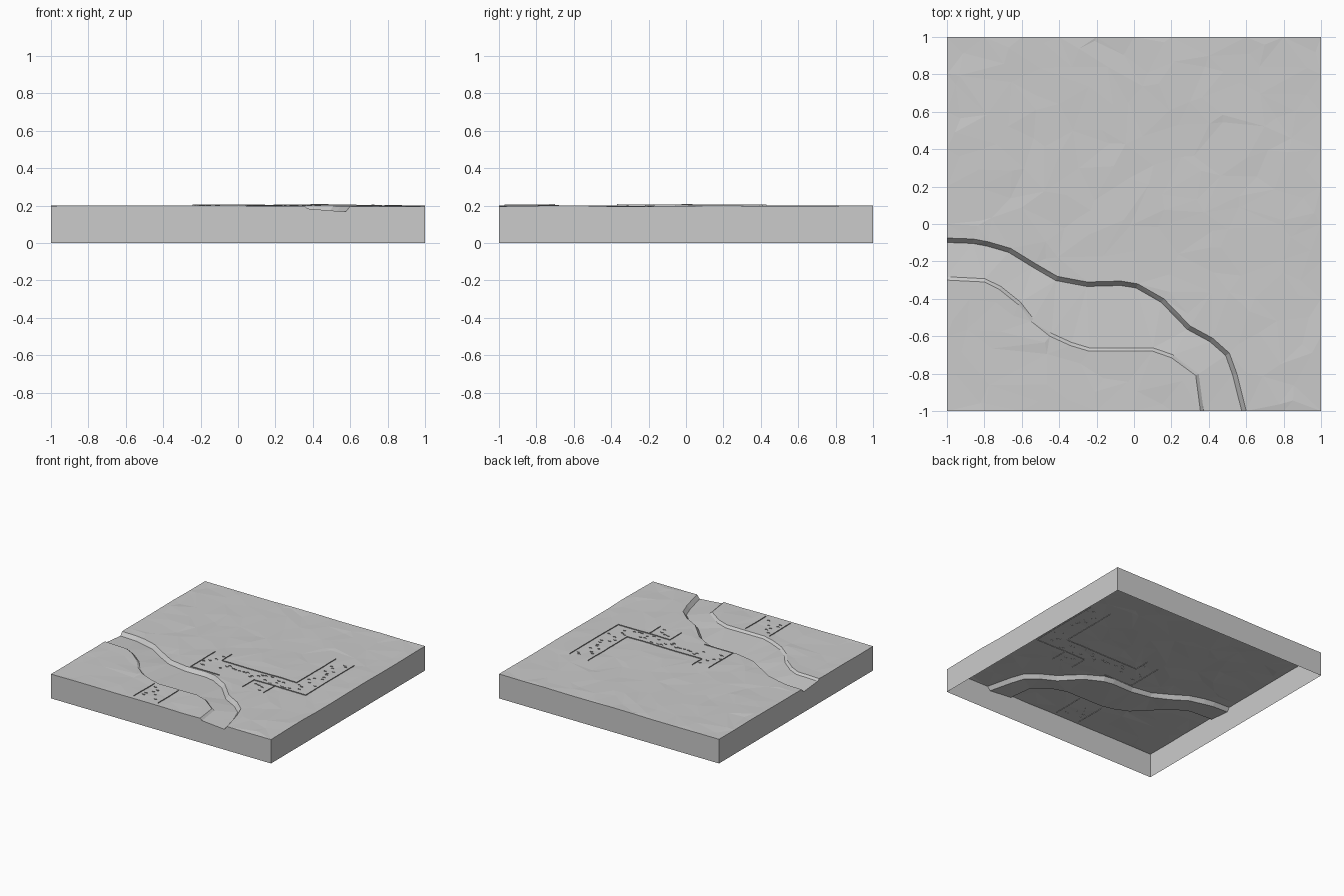
import bpy, bmesh, random
from mathutils import Vector, noise, geometry
from mathutils.bvhtree import BVHTree

random.seed(4)
if "Cube" in bpy.data.objects:
    bpy.data.objects.remove(bpy.data.objects["Cube"])

TOP = 0.199


def make_material(name, value):
    mat = bpy.data.materials.new(name)
    mat.use_nodes = True
    color = (value, value, value, 1)
    mat.diffuse_color = color
    mat.node_tree.nodes["Principled BSDF"].inputs["Base Color"].default_value = color
    return mat


stone = make_material("plain grey", 0.6)


def add_object(name, bm):
    mesh = bpy.data.meshes.new(name)
    bm.to_mesh(mesh)
    mesh.materials.append(stone)
    obj = bpy.data.objects.new(name, mesh)
    bpy.context.collection.objects.link(obj)
    return obj


def ground(x, y):
    swell = noise.noise(Vector((x * 1.3, y * 2.2, 3)))
    return TOP + 0.003 * swell + random.uniform(-0.0025, 0.0025)


def line_y(line, x, beyond):
    for (ax, ay), (bx, by) in zip(line, line[1:]):
        if ax <= x <= bx:
            return ay + (by - ay) * (x - ax) / (bx - ax)
    return beyond


def offset(line, dist):
    # shift a bank line sideways, keeping both ends on the slab border
    out = []
    for i, p in enumerate(line):
        if i == 0:
            normal = Vector((0, 1))
        elif i == len(line) - 1:
            normal = Vector((1, 0))
        else:
            t = (Vector(line[i + 1]) - Vector(line[i - 1])).normalized()
            normal = Vector((-t.y, t.x))
        out.append(tuple(Vector(p) + normal * dist))
    return out


# River banks, from the left border round to the front border
north_rim = [(-1, -.075), (-.86, -.08), (-.78, -.095), (-.66, -.13), (-.53, -.21),
             (-.41, -.28), (-.25, -.31), (-.07, -.305), (.02, -.32), (.16, -.4),
             (.3, -.545), (.42, -.61), (.51, -.69), (.55, -.8), (.6, -1)]
south_rim = [(-1, -.30), (-.8, -.31), (-.72, -.35), (-.62, -.43), (-.55, -.52),
             (-.45, -.6), (-.34, -.65), (-.24, -.68), (.1, -.68), (.2, -.715),
             (.33, -.81), (.355, -1)]
north_toe = offset(north_rim, -0.024)
south_toe = offset(south_rim, 0.018)

points, heights, edges = [], [], []


def add_line(line, height):
    start = len(points)
    for x, y in line:
        points.append(Vector((x, y)))
        heights.append(height(x, y))
    edges.extend((i, i + 1) for i in range(start, len(points) - 1))


add_line(north_rim, ground)
add_line(south_rim, ground)
add_line(north_toe, lambda x, y: 0.168 + random.uniform(-0.003, 0.003))
add_line(south_toe, lambda x, y: 0.185 + random.uniform(-0.003, 0.003))


def add_point(x, y):
    low = line_y(south_rim, x, -1.2)
    high = line_y(north_rim, x, -1.2)
    if low - 0.045 < y < high + 0.045:
        return
    points.append(Vector((x, y)))
    heights.append(ground(x, y))


# Scattered ground points, denser across than along, and the border
for i in range(11):
    for j in range(18):
        add_point(-0.9 + i * 0.18 + random.uniform(-0.08, 0.08),
                  -0.93 + j * 0.11 + random.uniform(-0.045, 0.045))
for i in range(11):
    s = -1 + i * 0.2
    add_point(s, 1)
    add_point(s, -1)
    if 0 < i < 10:
        add_point(-1, s)
        add_point(1, s)

verts, _, faces, origins, *_ = geometry.delaunay_2d_cdt(points, edges, [], 0, 1e-6)

# Terrain slab: faceted top, straight sides, open underneath
bm = bmesh.new()
bv = [bm.verts.new((v.x, v.y, heights[o[0]] if o else TOP)) for v, o in zip(verts, origins)]
for f in faces:
    bm.faces.new([bv[i] for i in f])
bm.normal_update()
tree = BVHTree.FromBMesh(bm)
border = [e for e in bm.edges if e.is_boundary]
skirt = bmesh.ops.extrude_edge_only(bm, edges=border)["geom"]
for v in skirt:
    if isinstance(v, bmesh.types.BMVert):
        v.co.z = 0
bmesh.ops.recalc_face_normals(bm, faces=bm.faces)
add_object("terrain_slab", bm)


def surface(x, y):
    hit = tree.ray_cast(Vector((x, y, 1)), Vector((0, 0, -1)))[0]
    return hit.z if hit else TOP


def ribbon(bm, path, below, above):
    # upright sheet that follows the ground
    pairs = []
    for x, y in path:
        z = surface(x, y)
        pairs.append((bm.verts.new((x, y, z - below)), bm.verts.new((x, y, z + above))))
    for a, b in zip(pairs, pairs[1:]):
        bm.faces.new((a[0], b[0], b[1], a[1]))


def fence(name, corners):
    path = [corners[0]]
    for a, b in zip(corners, corners[1:]):
        a, b = Vector(a), Vector(b)
        n = max(1, round((b - a).length / 0.04))
        path += [tuple(a.lerp(b, k / n)) for k in range(1, n + 1)]
    bm = bmesh.new()
    ribbon(bm, path, 0.004, 0.007)
    add_object(name, bm)


# Low walls along the lane and the field
fence("inner_wall", [(-.09, .05), (-.09, -.08), (.59, -.08), (.59, .43)])
fence("outer_wall", [(.77, .41), (.77, -.22), (.3, -.22), (.3, -.37)])
fence("wall_spur", [(.49, -.22), (.49, -.37)])
fence("corner_wall", [(.04, -.3), (-.22, -.3), (-.22, .02)])
for side, x in (("right", -.27), ("left", -.05)):
    fence("field_wall_" + side, [(x, -.97), (x, -.7)])

# Small bent tufts between the walls: x range, y range, count
patches = [((-.2, -.11), (-.26, .0), 6), ((-.05, .7), (-.2, -.1), 26),
           ((.62, .74), (-.06, .38), 14), ((.33, .46), (-.34, -.24), 4),
           ((-.24, -.08), (-.94, -.74), 7)]
bm = bmesh.new()
for xs, ys, count in patches:
    for k in range(count):
        x = xs[0] + (xs[1] - xs[0]) * (k + random.random()) / count
        y = random.uniform(*ys)
        if xs[1] - xs[0] < ys[1] - ys[0]:
            x = random.uniform(*xs)
            y = ys[0] + (ys[1] - ys[0]) * (k + random.random()) / count
        bend = random.choice((-0.008, 0.008))
        ribbon(bm, [(x - .013, y), (x, y + bend), (x + .013, y)], 0.002, 0.005)
add_object("grass_tufts", bm)
